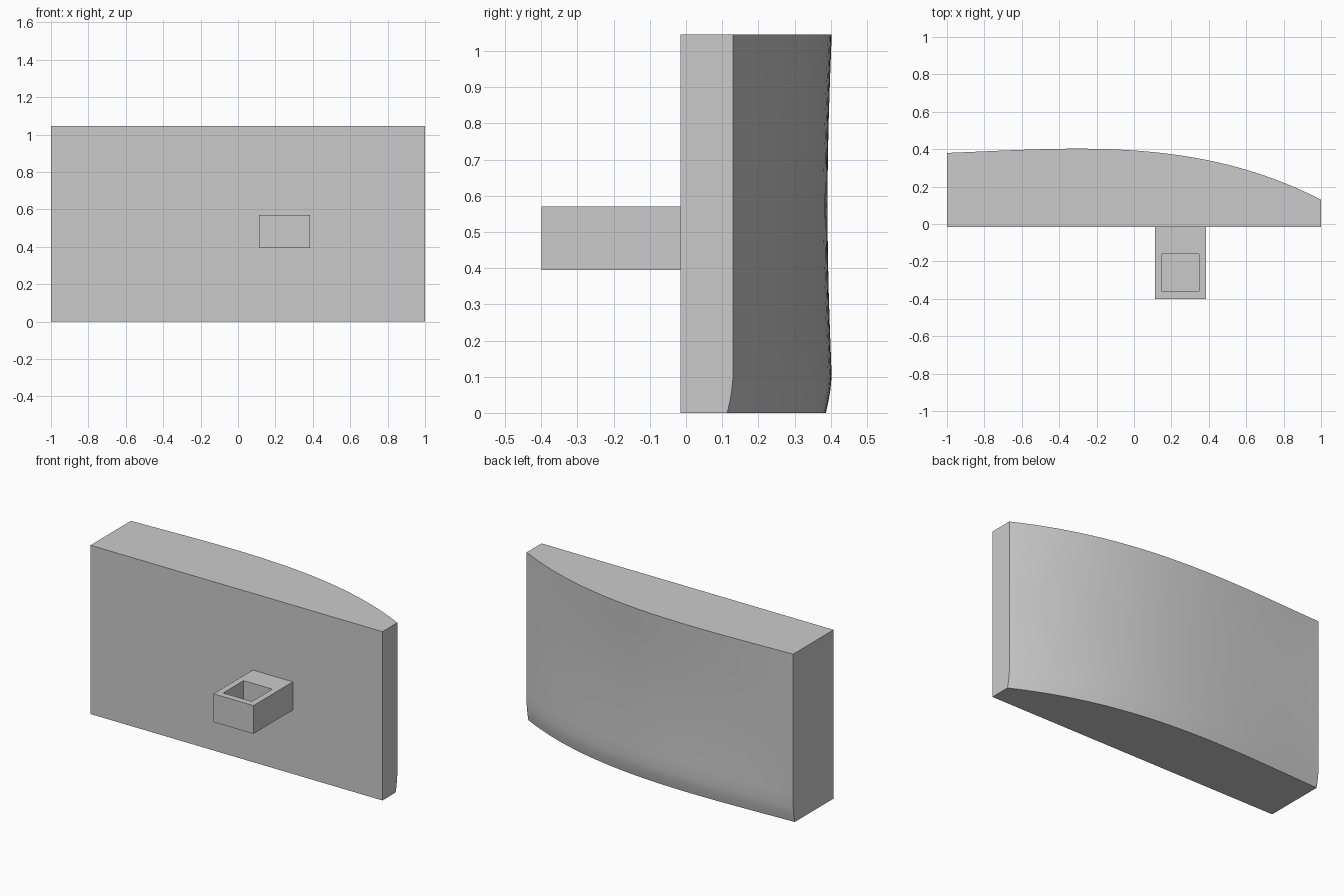
import bpy, bmesh, math

if "Cube" in bpy.data.objects:
    bpy.data.objects.remove(bpy.data.objects["Cube"], do_unlink=True)

FRONT, TOP = -0.015, 1.045

# Single plain grey
grey = bpy.data.materials.new("light grey")
grey.use_nodes = True
grey.diffuse_color = (0.6, 0.6, 0.6, 1)
grey.node_tree.nodes["Principled BSDF"].inputs["Base Color"].default_value = (0.6, 0.6, 0.6, 1)


def add_object(name, bm):
    bmesh.ops.recalc_face_normals(bm, faces=bm.faces[:])
    mesh = bpy.data.meshes.new(name)
    bm.to_mesh(mesh)
    bm.free()
    mesh.materials.append(grey)
    obj = bpy.data.objects.new(name, mesh)
    bpy.context.collection.objects.link(obj)
    return obj


def box(name, x0, x1, y0, y1, z0, z1):
    bm = bmesh.new()
    bmesh.ops.create_cube(bm, size=1)
    for v in bm.verts:
        v.co = ((x0 + x1) / 2 + v.co.x * (x1 - x0),
                (y0 + y1) / 2 + v.co.y * (y1 - y0),
                (z0 + z1) / 2 + v.co.z * (z1 - z0))
    return add_object(name, bm)


def cut(obj, cutter):
    mod = obj.modifiers.new("cut", "BOOLEAN")
    mod.operation, mod.solver, mod.object = "DIFFERENCE", "EXACT", cutter
    cutter.hide_render = True
    bpy.ops.object.select_all(action="DESELECT")
    bpy.context.view_layer.objects.active = obj
    obj.select_set(True)
    bpy.ops.object.modifier_apply(modifier=mod.name)
    bpy.data.objects.remove(cutter, do_unlink=True)
    bpy.ops.object.shade_smooth_by_angle(angle=math.radians(30))


# Curved back: cubic sweep across the width, slightly hollow in the middle,
# tucked in along the bottom edge
def back_y(x, z):
    y = 0.393 - 0.0685 * x - 0.138 * x**2 - 0.0565 * x**3
    if z < 0.1:
        return y - 0.016 * (1 - z / 0.1) ** 1.5
    hollow = math.sin(math.pi * (z - 0.1) / (TOP - 0.1))
    return y - 0.013 * (1 - x * x) * hollow


# Main block: flat front, flat ends, curved back
bm = bmesh.new()
COLS = 32
xs = [-1 + 2 * i / COLS for i in range(COLS + 1)]
zs = [0, 0.03, 0.06, 0.1] + [0.1 + (TOP - 0.1) * i / 12 for i in range(1, 13)]
grid = [[bm.verts.new((x, back_y(x, z), z)) for z in zs] for x in xs]
for a, b in zip(grid, grid[1:]):
    for j in range(len(zs) - 1):
        bm.faces.new((a[j], b[j], b[j + 1], a[j + 1]))
low_l, low_r = [bm.verts.new((x, FRONT, 0)) for x in (-1, 1)]
top_l, top_r = [bm.verts.new((x, FRONT, TOP)) for x in (-1, 1)]
bm.faces.new((low_l, low_r, top_r, top_l))
bm.faces.new([low_l, low_r] + [c[0] for c in reversed(grid)])
bm.faces.new([top_l, top_r] + [c[-1] for c in reversed(grid)])
bm.faces.new([low_l] + grid[0] + [top_l])
bm.faces.new([low_r] + grid[-1] + [top_r])
block = add_object("curved_block", bm)

# Round bore running the full width near the top
bm = bmesh.new()
bmesh.ops.create_cone(bm, cap_ends=True, segments=64, radius1=0.066, radius2=0.066, depth=2.4)
for v in bm.verts:
    v.co = (v.co.z, 0.076 + v.co.x, 0.97 + v.co.y)
cut(block, add_object("bore_cutter", bm))

# Front tab with a square pocket open at the top
tab = box("front_tab", 0.112, 0.386, -0.4, FRONT + 0.005, 0.395, 0.57)
cut(tab, box("pocket_cutter", 0.15, 0.347, -0.36, -0.16, 0.435, 0.7))
